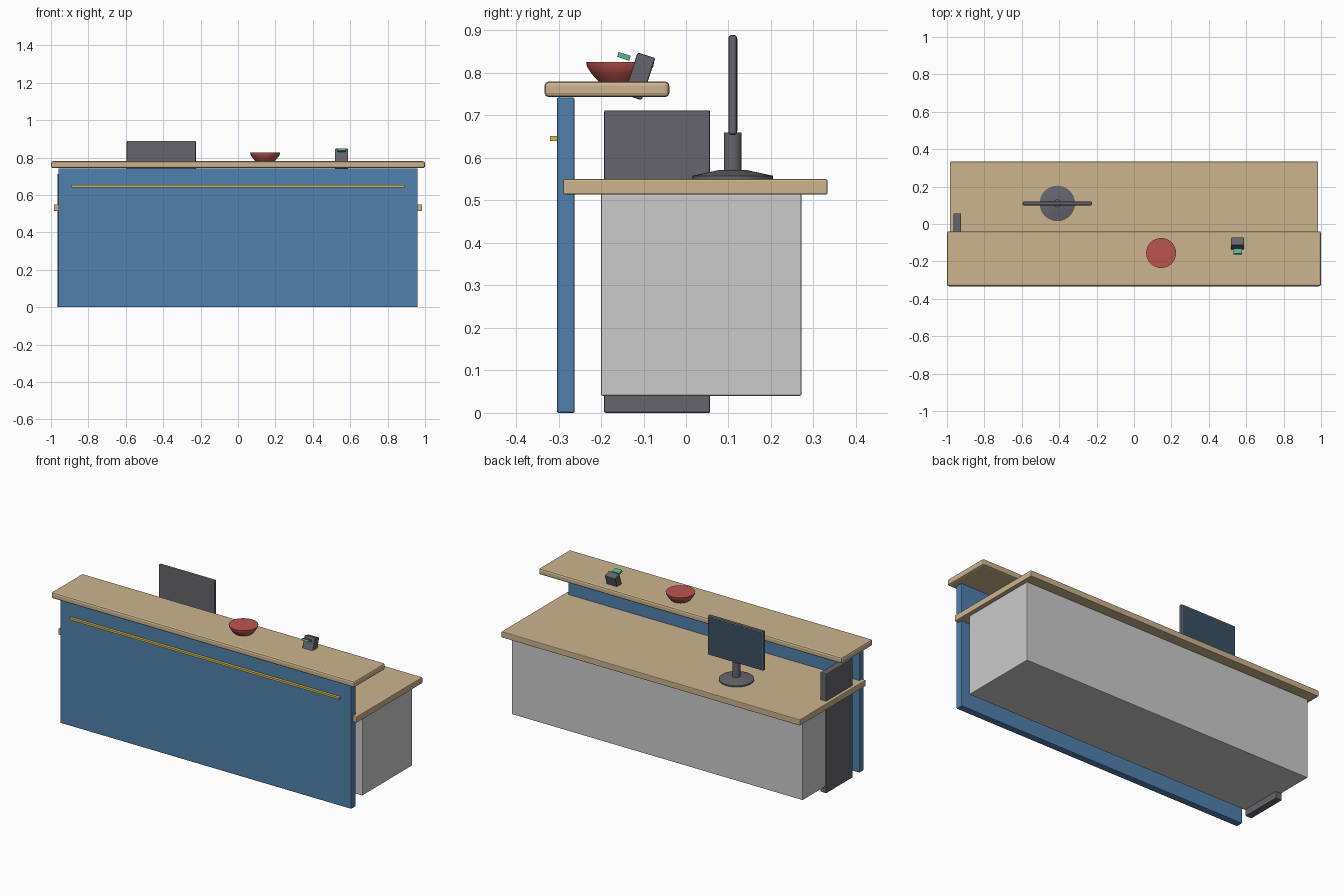
import bpy, math

if "Cube" in bpy.data.objects:
    bpy.data.objects.remove(bpy.data.objects["Cube"])

def mat(name, r, g, b):
    m = bpy.data.materials.new(name)
    m.diffuse_color = (r, g, b, 1)
    m.use_nodes = True
    m.node_tree.nodes["Principled BSDF"].inputs["Base Color"].default_value = m.diffuse_color
    return m

wood = mat("wood", 0.60, 0.46, 0.27)
blue = mat("blue", 0.08, 0.22, 0.42)
gold = mat("gold", 0.70, 0.50, 0.08)
dark = mat("dark_grey", 0.13, 0.13, 0.15)
glass = mat("screen_glass", 0.04, 0.08, 0.12)
red = mat("red", 0.50, 0.09, 0.08)
green = mat("green", 0.10, 0.45, 0.30)

def box(name, x, y, z, material=None, bevel=0.0, tilt=0.0):
    """Box from (min, max) ranges, optionally bevelled and tilted about x."""
    bpy.ops.mesh.primitive_cube_add(size=1, location=[sum(r) / 2 for r in (x, y, z)])
    ob = bpy.context.object
    ob.name = name
    ob.scale = [r[1] - r[0] for r in (x, y, z)]
    bpy.ops.object.transform_apply(location=False, rotation=False, scale=True)
    ob.rotation_euler.x = math.radians(tilt)
    if material:
        ob.data.materials.append(material)
    if bevel:
        mod = ob.modifiers.new("bevel", 'BEVEL')
        mod.width = bevel
        mod.segments = 2
    return ob

def lathe(name, x, y, profile, material, n=32):
    """Closed solid turned from (radius, z) points, with flat caps."""
    verts = [(r * math.cos(2 * math.pi * i / n), r * math.sin(2 * math.pi * i / n), z)
             for r, z in profile for i in range(n)]
    faces = [(k * n + i, k * n + (i + 1) % n, (k + 1) * n + (i + 1) % n, (k + 1) * n + i)
             for k in range(len(profile) - 1) for i in range(n)]
    faces.append(tuple(reversed(range(n))))
    faces.append(tuple(range((len(profile) - 1) * n, len(profile) * n)))
    me = bpy.data.meshes.new(name)
    me.from_pydata(verts, [], faces)
    me.materials.append(material)
    ob = bpy.data.objects.new(name, me)
    ob.location = (x, y, 0)
    bpy.context.collection.objects.link(ob)
    bpy.context.view_layer.objects.active = ob
    bpy.ops.object.select_all(action='DESELECT')
    ob.select_set(True)
    bpy.ops.object.shade_smooth_by_angle(angle=math.radians(30))
    return ob

# Counter structure
box("front_panel", (-0.96, 0.96), (-0.304, -0.262), (0, 0.742), blue, 0.004)
box("gold_trim", (-0.89, 0.89), (-0.32, -0.303), (0.64, 0.652), gold)
box("upper_counter", (-1, 1), (-0.333, -0.039), (0.743, 0.78), wood, 0.01)
box("desk_top", (-0.984, 0.984), (-0.289, 0.333), (0.514, 0.55), wood, 0.004)
box("cabinet", (-0.96, 0.96), (-0.2, 0.272), (0.04, 0.515), None, 0.004)

# Slim side unit standing at the left end
box("side_unit", (-0.965, -0.924), (-0.193, 0.057), (0, 0.712), dark, 0.004)

# Monitor facing the back
mx, my = -0.41, 0.11
lathe("monitor_base", mx, my, [(0.095, 0.549), (0.095, 0.558), (0.03, 0.572)], dark)
lathe("monitor_neck", mx, my, [(0.021, 0.56), (0.021, 0.66)], dark, 24)
box("monitor_body", (mx - 0.185, mx + 0.185), (0.1, 0.12), (0.654, 0.889), dark, 0.006)
box("monitor_screen", (mx - 0.176, mx + 0.176), (0.11, 0.121), (0.663, 0.88), glass)

# Bowl
lathe("bowl", 0.145, -0.155,
      [(0.05, 0.779), (0.06, 0.789), (0.07, 0.802), (0.078, 0.815), (0.08, 0.826)], red)

# Tilted card reader with its card
box("card_reader", (0.518, 0.588), (-0.131, -0.087), (0.74, 0.844), dark, 0.004, -18)
box("card", (0.533, 0.578), (-0.161, -0.131), (0.833, 0.845), green, 0, -18)
